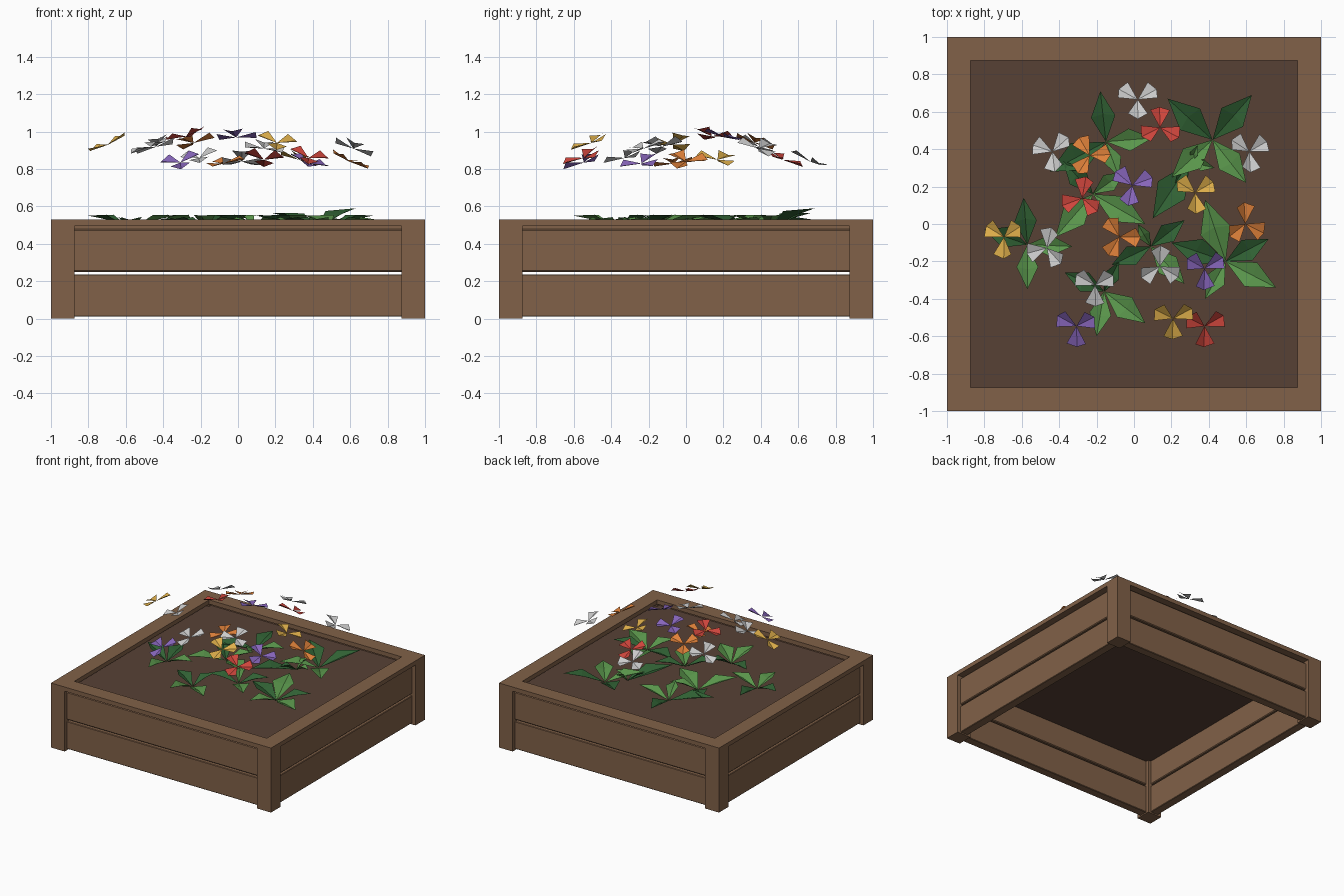
import bpy
from math import cos, sin, pi, radians, atan2, hypot
from mathutils import Vector, Matrix

if "Cube" in bpy.data.objects:
    bpy.data.objects.remove(bpy.data.objects["Cube"])


def mat(name, r, g, b):
    m = bpy.data.materials.new(name)
    m.diffuse_color = (r, g, b, 1)
    m.use_nodes = True
    m.node_tree.nodes["Principled BSDF"].inputs["Base Color"].default_value = m.diffuse_color
    return m


WOOD = mat("wood", 0.22, 0.12, 0.065)
SOIL = mat("soil", 0.095, 0.053, 0.036)
LEAF = {"dark": mat("dark_green", 0.03, 0.12, 0.034),
        "light": mat("light_green", 0.10, 0.30, 0.07)}
PETAL = {"red": mat("red", 0.62, 0.06, 0.045),
         "orange": mat("orange", 0.74, 0.22, 0.042),
         "yellow": mat("yellow", 0.74, 0.43, 0.07),
         "white": mat("white", 0.76, 0.76, 0.73),
         "purple": mat("purple", 0.24, 0.13, 0.49)}


def mesh(name, verts, faces, material):
    me = bpy.data.meshes.new(name)
    me.from_pydata(verts, [], faces)
    me.update()
    me.materials.append(material)
    ob = bpy.data.objects.new(name, me)
    bpy.context.collection.objects.link(ob)
    return ob


def box(name, lo, hi, material, bevel=0.0, turn=0.0):
    v = [(x, y, z) for x in (lo[0], hi[0]) for y in (lo[1], hi[1]) for z in (lo[2], hi[2])]
    f = [(0, 1, 3, 2), (4, 6, 7, 5), (0, 4, 5, 1), (2, 3, 7, 6), (0, 2, 6, 4), (1, 5, 7, 3)]
    ob = mesh(name, v, f, material)
    ob.rotation_euler.z = turn
    if bevel:
        b = ob.modifiers.new("edge", "BEVEL")
        b.width, b.segments = bevel, 1
    return ob


# Top rail: one square ring
OUT, INN, TOP, LOW = 1.0, 0.875, 0.53, 0.495
ring = [(s * cos(pi / 4 + k * pi / 2) * 2 ** 0.5, s * sin(pi / 4 + k * pi / 2) * 2 ** 0.5, z)
        for s, z in ((OUT, LOW), (OUT, TOP), (INN, TOP), (INN, LOW)) for k in range(4)]
quads = [(j * 4 + k, j * 4 + (k + 1) % 4, (j + 1) % 4 * 4 + (k + 1) % 4, (j + 1) % 4 * 4 + k)
         for j in range(4) for k in range(4)]
mesh("top_rail", ring, quads, WOOD)

# Corner posts and two recessed planks per side
for k in range(4):
    a = k * pi / 2
    box("corner_post", (0.875, 0.875, 0), (1, 1, LOW), WOOD, 0, a)
    box("lower_plank", (-0.9, -0.97, 0.01), (0.9, -0.9, 0.236), WOOD, 0.004, a)
    box("upper_plank", (-0.9, -0.97, 0.25), (0.9, -0.9, 0.478), WOOD, 0.006, a)
    box("plank_backing", (-0.9, -0.94, 0.47), (0.9, -0.9, LOW), WOOD, 0, a)

# Soil bed
box("soil", (-0.9, -0.9, 0.45), (0.9, 0.9, 0.475), SOIL)


# Folded kite-shaped leaves, grouped by plant
def leaf(base, tip, tone, rise):
    b, t = Vector((*base, 0.48)), Vector((*tip, 0.505 + rise))
    d = t - b
    side = Vector((-d.y, d.x, 0)) * 0.24
    up = Vector((0, 0, 0.025))
    rib = b + d * 0.55 + up * 0.4
    verts = [b, b + d * 0.5 + side + up * 1.6, t, b + d * 0.5 - side + up * 1.6, rib]
    mesh("leaf", verts, [(0, 4, 1), (1, 4, 2), (0, 3, 4), (3, 2, 4)], LEAF[tone])


D, L = "dark", "light"
plants = [
    ((-0.15, 0.44), [(-0.18, 0.71, D), (0.10, 0.46, L), (-0.45, 0.28, D), (-0.08, 0.25, L)]),
    ((0.42, 0.45), [(0.18, 0.67, D), (0.63, 0.69, D), (0.60, 0.22, L), (0.20, 0.25, L)]),
    ((-0.57, -0.11), [(-0.59, 0.14, D), (-0.80, -0.03, D), (-0.57, -0.35, L), (-0.33, -0.12, L)]),
    ((0.49, -0.20), [(0.76, -0.34, L), (0.72, -0.08, D), (0.20, -0.10, D), (0.38, 0.13, L),
                     (0.38, -0.40, L)]),
    ((0.09, -0.12), [(0.27, 0.02, D), (-0.12, -0.22, D), (0.27, -0.32, L), (0.02, 0.0, L)]),
    ((-0.22, 0.16), [(0.06, 0.00, L), (-0.42, -0.07, L), (-0.38, 0.34, D), (-0.05, 0.28, L)]),
    ((-0.16, -0.36), [(0.06, -0.53, L), (-0.20, -0.60, L), (-0.37, -0.26, D), (-0.08, -0.2, D)]),
    ((0.30, 0.33), [(0.22, 0.22, D), (0.34, 0.42, L), (0.43, 0.30, L), (0.10, 0.03, D)]),
]
for base, leaves in plants:
    for i, (x, y, tone) in enumerate(leaves):
        leaf(base, (x, y), tone, 0.02 + 0.025 * (i % 2) + (0.04 if y > 0.6 and x > 0 else 0))


# Three-petalled flowers, tilted away from the middle
def flower(colour, x, y, z, spin):
    verts, faces = [Vector((0, 0, -0.012))], []
    for k in range(3):
        a = radians(spin + 120 * k)
        n = len(verts)
        for r, off, h in ((0.098, 0.52, 0.012), (0.108, 0, -0.006), (0.098, -0.52, 0.012)):
            verts.append(Vector((r * 1.08 * cos(a + off), r * 1.08 * sin(a + off), h)))
        faces += [(0, n + 1, n), (0, n + 2, n + 1)]
    tilt = radians(min(24, 8 + 28 * hypot(x, y)))
    axis = Vector((-y, x, 0)).normalized()
    rot = Matrix.Rotation(tilt, 3, axis)
    ob = mesh(colour + "_flower", [rot @ v for v in verts], faces, PETAL[colour])
    ob.location = (x, y, z)


for f in [
    ("white", 0.02, 0.67, 0.85, 30), ("red", 0.14, 0.52, 0.86, 90),
    ("white", 0.62, 0.39, 0.92, 30), ("white", -0.44, 0.39, 0.93, 40),
    ("orange", -0.24, 0.37, 0.95, 0), ("red", -0.28, 0.14, 0.985, 80),
    ("purple", -0.01, 0.21, 0.98, 20), ("yellow", 0.33, 0.17, 0.86, 30),
    ("orange", 0.60, 0.00, 0.85, 95), ("yellow", -0.70, -0.07, 0.94, 30),
    ("white", -0.47, -0.13, 0.93, 75), ("orange", -0.08, -0.07, 0.84, 0),
    ("white", 0.14, -0.23, 0.92, 90), ("purple", 0.38, -0.24, 0.84, 30),
    ("white", -0.21, -0.33, 0.87, 30), ("purple", -0.31, -0.55, 0.845, 30),
    ("yellow", 0.21, -0.51, 0.95, 30), ("red", 0.38, -0.55, 0.87, 30),
]:
    flower(*f)
